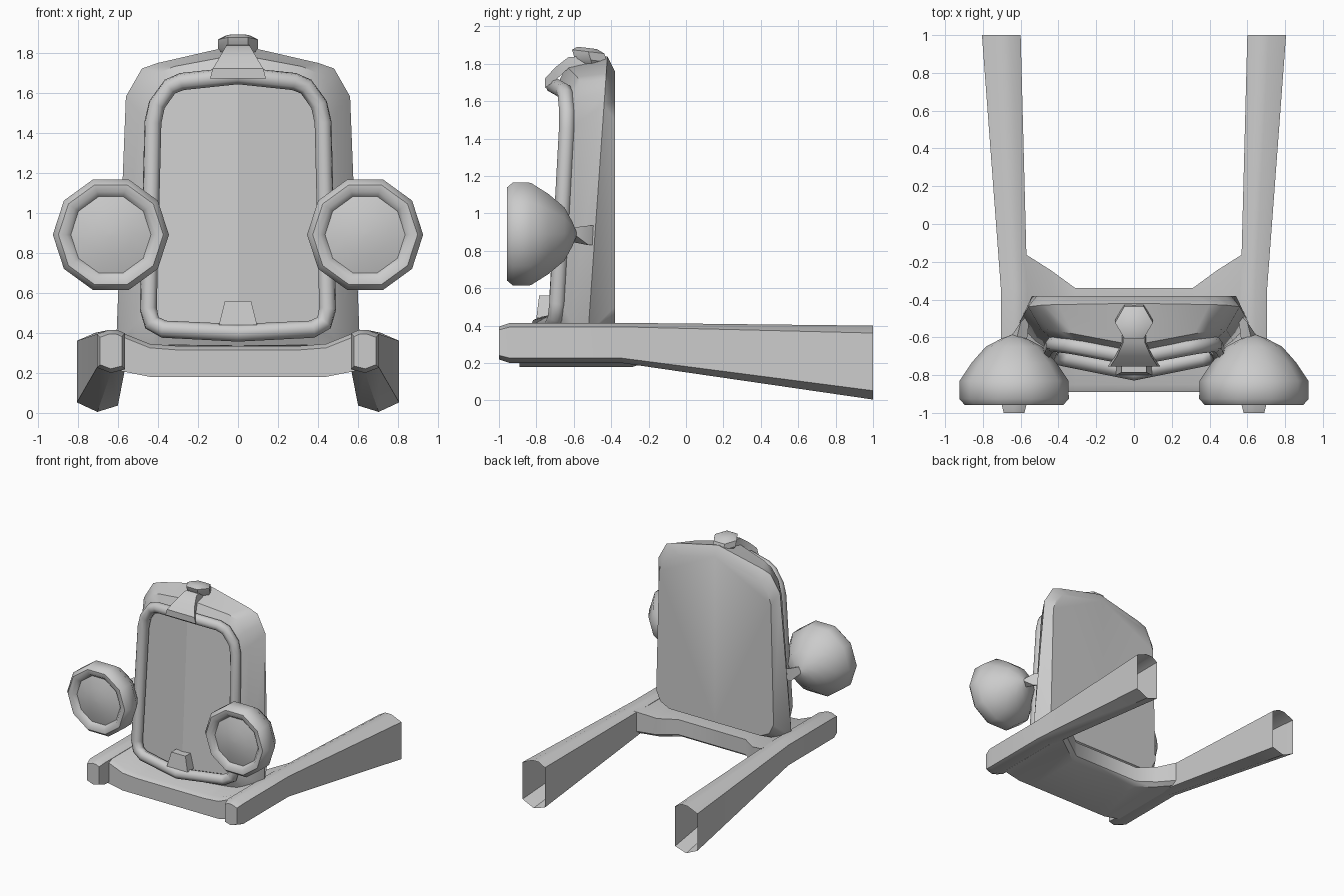
import bpy, bmesh, math
from mathutils import Vector

if "Cube" in bpy.data.objects:
    bpy.data.objects.remove(bpy.data.objects["Cube"])


def finish(name, bm, mirror=False, angle=38):
    bmesh.ops.recalc_face_normals(bm, faces=bm.faces)
    me = bpy.data.meshes.new(name)
    bm.to_mesh(me)
    bm.free()
    ob = bpy.data.objects.new(name, me)
    bpy.context.collection.objects.link(ob)
    bpy.ops.object.select_all(action='DESELECT')
    ob.select_set(True)
    bpy.context.view_layer.objects.active = ob
    bpy.ops.object.shade_smooth_by_angle(angle=math.radians(angle))
    if mirror:
        ob.modifiers.new("mirror", 'MIRROR')
    return ob


def loft(name, rings, start=True, end=True, **kw):
    """Skin a list of closed rings that all have the same point count."""
    bm = bmesh.new()
    vs = [[bm.verts.new(p) for p in r] for r in rings]
    n = len(rings[0])
    for a, b in zip(vs, vs[1:]):
        for i in range(n):
            j = (i + 1) % n
            bm.faces.new((a[i], a[j], b[j], b[i]))
    if start:
        bm.faces.new(vs[0])
    if end:
        bm.faces.new(vs[-1])
    return finish(name, bm, **kw)


def full(half):
    """Complete a half outline that begins and ends on x = 0."""
    return half + [(-x, z) for x, z in reversed(half[1:-1])]


def front_y(x, z):
    """V-shaped, raked front surface of the radiator."""
    return -0.785 + 0.2 * abs(x) + 0.06 * (z - 0.4)


# Chassis rails: tapered, closed in front, open at the rear
UNIT = [(0, .92), (.28, 1), (.55, 1), (1, .9), (1, .12), (.5, 0), (0, .08)]
stations = [(-1, .58, .69, .22, .395), (-.94, .565, .705, .20, .415),
            (-.34, .565, .705, .20, .415), (1, .60, .805, .005, .40)]
loft("chassis_rail",
     [[(x0 + u * (x1 - x0), y, z0 + v * (z1 - z0)) for u, v in UNIT]
      for y, x0, x1, z0, z1 in stations], end=False, mirror=True)

# Crossmember with gussets at the rails
rings = []
for x, back, low, top in [(-.59, -.15, .21, .405), (-.44, -.245, .18, .345),
                          (-.31, -.34, .18, .335), (.31, -.34, .18, .335),
                          (.44, -.245, .18, .345), (.59, -.15, .21, .405)]:
    rings.append([(x, -.89, top - .02), (x, -.89, low), (x, back - .04, low),
                  (x, back, low + .03), (x, back, top), (x, -.85, top)])
loft("crossmember", rings)

# Radiator shell: front lip, shoulder, widest outline, back panel
lip = [(0, .40), (.37, .418), (.43, .45), (.448, .52), (.425, 1.45),
       (.405, 1.54), (.34, 1.63), (.28, 1.655), (0, 1.685)]
shoulder = [(0, .335), (.42, .34), (.50, .36), (.525, .43), (.49, 1.5),
            (.46, 1.62), (.39, 1.70), (.32, 1.73), (0, 1.79)]
wide = [(0, .33), (.50, .33), (.57, .33), (.608, .36), (.56, 1.58),
        (.52, 1.65), (.48, 1.72), (.40, 1.748), (0, 1.84)]
rear = [(0, .38), (.42, .38), (.50, .42), (.54, .50), (.515, 1.50),
        (.48, 1.60), (.42, 1.66), (.34, 1.69), (0, 1.76)]
loft("radiator_shell", [
    [(x, front_y(x, z) + .02, z) for x, z in full(lip)],
    [(x, front_y(x, z) + .06, z) for x, z in full(shoulder)],
    [(x, -.42 - .07 * (1.84 - z), z) for x, z in full(wide)],
    [(x, -.38, z) for x, z in full(rear)]], start=False)

# Rounded grille surround
curve = bpy.data.curves.new("grille_surround", 'CURVE')
curve.dimensions = '3D'
curve.bevel_depth = .044
curve.bevel_resolution = 2
spline = curve.splines.new('POLY')
path = full(lip)
spline.points.add(len(path) - 1)
for p, (x, z) in zip(spline.points, path):
    p.co = (x, front_y(x, z), z, 1)
spline.use_cyclic_u = True
surround = bpy.data.objects.new("grille_surround", curve)
bpy.context.collection.objects.link(surround)
bpy.ops.object.select_all(action='DESELECT')
surround.select_set(True)
bpy.context.view_layer.objects.active = surround
bpy.ops.object.convert(target='MESH')
bpy.ops.object.shade_smooth_by_angle(angle=math.radians(60))

# Grille panel, V-shaped about the centre line
bm = bmesh.new()
bm.faces.new([bm.verts.new((x, front_y(x, z) + .045, z)) for x, z in lip])
for f in bm.faces:
    f.normal_update()
    if f.normal.y > 0:
        f.normal_flip()
me = bpy.data.meshes.new("grille_panel")
bm.to_mesh(me)
bm.free()
panel = bpy.data.objects.new("grille_panel", me)
bpy.context.collection.objects.link(panel)
panel.modifiers.new("mirror", 'MIRROR')

# Starter-hole tab at the bottom of the grille
loft("grille_tab", [
    [(-.095, -.80, .44), (.095, -.80, .44), (.095, -.70, .44), (-.095, -.70, .44)],
    [(-.065, -.785, .56), (.065, -.785, .56), (.065, -.70, .56), (-.065, -.70, .56)]])

# Tongue running from the cap down to the surround
loft("cap_tongue", [
    [(-w, y, z - d), (-w * .9, y, z), (w * .9, y, z), (w, y, z - d)]
    for w, y, z, d in [(.06, -.50, 1.845, .05), (.065, -.63, 1.835, .06),
                       (.10, -.70, 1.78, .07), (.14, -.755, 1.72, .05)]])


def circle(r, z, n=6):
    return [(r * math.cos(math.tau * i / n), -.515 + r * math.sin(math.tau * i / n)
             + .3 * (1.84 - z), z + .12 * r * math.sin(math.tau * i / n) * -1)
            for i in range(n)]


# Hexagonal filler cap
loft("filler_cap", [circle(.075, 1.79), circle(.10, 1.82),
                    circle(.10, 1.865), circle(.06, 1.885)])

# Ten-sided headlights: lens, rolled rim, domed back
profile = [(.01, -.955), (.11, -.95), (.20, -.925), (.225, -.955), (.262, -.957),
           (.29, -.925), (.288, -.83), (.225, -.735), (.15, -.65), (.07, -.608),
           (.01, -.585)]
loft("headlight", [[(.635 + r * math.cos(math.tau * i / 10), y,
                     .89 + r * math.sin(math.tau * i / 10)) for i in range(10)]
                   for r, y in profile], mirror=True, angle=50)

# Headlight brackets flaring into the shell
loft("headlight_bracket", [
    [(.62, -.625, .85), (.655, -.60, .89), (.62, -.60, .925), (.57, -.64, .89)],
    [(.55, -.47, .83), (.60, -.52, .83), (.60, -.52, .935), (.55, -.47, .935)]],
     mirror=True)
